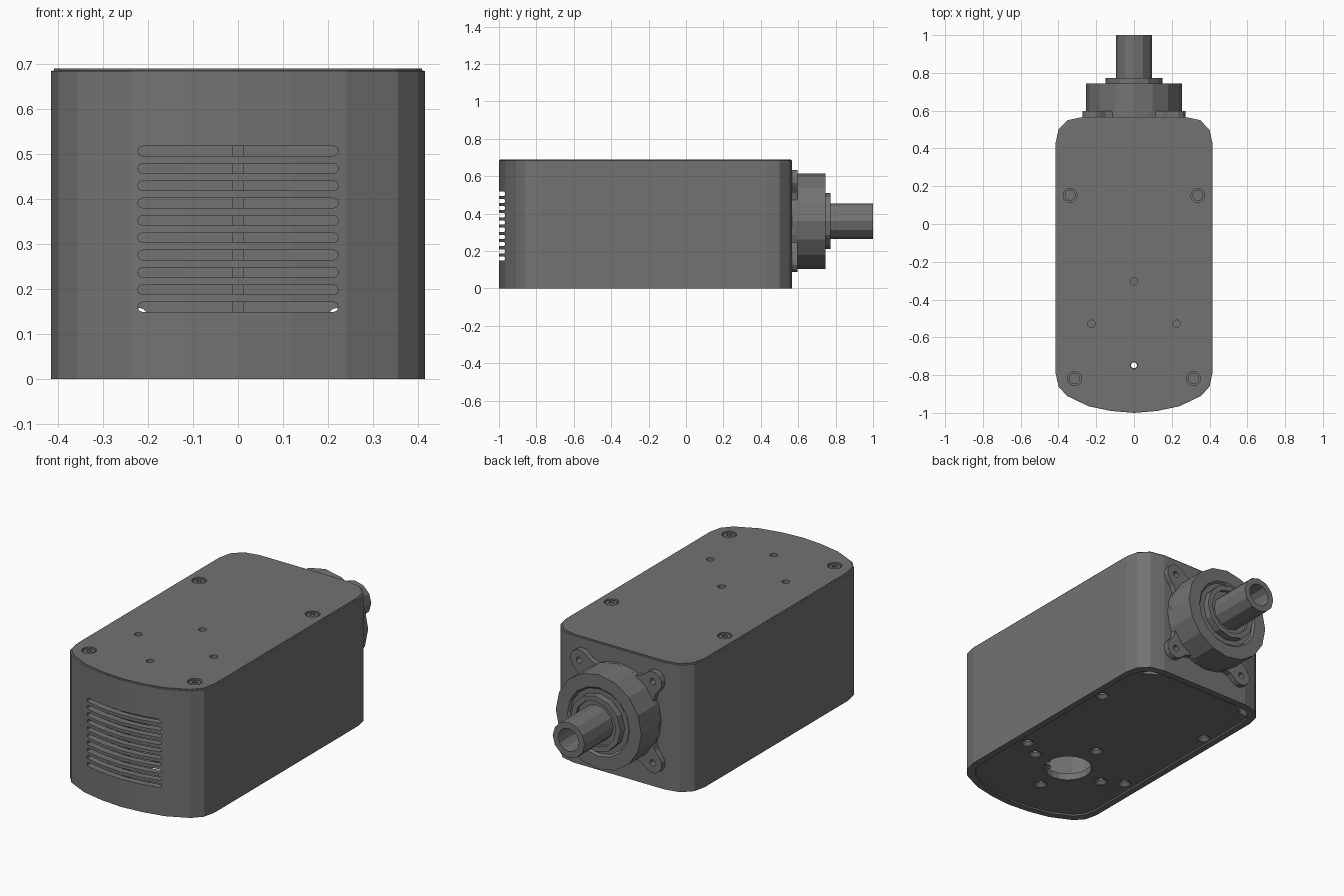
import bpy, bmesh
from math import sin, cos, pi, radians

if "Cube" in bpy.data.objects:
    bpy.data.objects.remove(bpy.data.objects["Cube"])

CY = -0.2175   # middle of the housing in y
AZ = 0.36      # height of the output shaft axis

dark = bpy.data.materials.new("dark_grey")
dark.diffuse_color = (.17, .17, .17, 1)
dark.use_nodes = True
dark.node_tree.nodes["Principled BSDF"].inputs["Base Color"].default_value = dark.diffuse_color


def loft(name, rings):
    """Skin a list of equal-length 3D rings and cap both ends."""
    bm = bmesh.new()
    vs = [[bm.verts.new(p) for p in r] for r in rings]
    n = len(rings[0])
    for a, b in zip(vs, vs[1:]):
        for i in range(n):
            j = (i + 1) % n
            bm.faces.new((a[i], a[j], b[j], b[i]))
    bm.faces.new(vs[0][::-1])
    bm.faces.new(vs[-1])
    bmesh.ops.recalc_face_normals(bm, faces=bm.faces)
    me = bpy.data.meshes.new(name)
    bm.to_mesh(me)
    bm.free()
    me.materials.append(dark)
    ob = bpy.data.objects.new(name, me)
    bpy.context.scene.collection.objects.link(ob)
    return ob


def upright(name, steps, x=0, y=0, sides=12):
    """Turned part on a vertical axis; steps are (radius, z)."""
    return loft(name, [[(x + r * cos(2 * pi * i / sides), y + r * sin(2 * pi * i / sides), z)
                        for i in range(sides)] for r, z in steps])


def axial(name, steps, x=0, z=AZ, sides=12):
    """Turned part along y; steps are (radius, y)."""
    return loft(name, [[(x + r * cos(2 * pi * i / sides), y, z + r * sin(2 * pi * i / sides))
                        for i in range(sides)] for r, y in steps])


def cut(ob, cutters):
    """Subtract all cutters from ob, then remove them."""
    coll = bpy.data.collections.new("cutters")
    for c in cutters:
        c.hide_render = True
        coll.objects.link(c)
    m = ob.modifiers.new("cut", 'BOOLEAN')
    m.operation, m.solver = 'DIFFERENCE', 'EXACT'
    m.operand_type, m.collection = 'COLLECTION', coll
    dg = bpy.context.evaluated_depsgraph_get()
    dg.update()
    me = bpy.data.meshes.new_from_object(ob.evaluated_get(dg))
    ob.modifiers.clear()
    ob.data = me
    for c in cutters:
        bpy.data.objects.remove(c)
    bpy.data.collections.remove(coll)


# Plan outline of the housing: right half, mirrored
half = [(.12, -.99), (.24, -.965), (.355, -.91), (.40, -.86), (.415, -.79),
        (.415, .43), (.40, .50), (.35, .55), (.27, .567)]
outline = [(0, -1)] + half + [(-x, y) for x, y in reversed(half)]


def plan(inset, z, ymax=9):
    """Inset outline at height z; ymax trims the back, more at its corners."""
    sx, sy = 1 - inset / .415, 1 - inset / .78
    return [(x * sx, min(CY + (y - CY) * sy, ymax - (.045 if abs(x) > .3 else 0)), z)
            for x, y in outline]


# Housing shell with a slightly stepped lid edge, hollow and open below
housing = loft("housing", [plan(0, 0), plan(0, .684), plan(.006, .686), plan(.006, .69)])
cut(housing, [loft("cavity", [plan(.035, -.1), plan(.035, .655)])])

# Vent slots, lid holes, screw counterbores and flange bolt holes
cutters = []
for k in range(10):
    z = .16 + k * .0385
    r, hx = .011, .212
    prof = [(s * (hx + r * cos(a)), z + s * r * sin(a))
            for s in (1, -1) for a in [radians(d) for d in (-90, -45, 0, 45, 90)]]
    cutters.append(loft("slot", [[(x, y, zz) for x, zz in prof] for y in (-1.1, -.88)]))
screws = [(s * x, y) for s in (1, -1) for x, y in ((.338, .152), (.315, -.818))]
cutters += [upright("bore", [(.037, .676), (.037, .8)], x, y, 16) for x, y in screws]
cutters += [upright("hole", [(.02, .668), (.02, .8)], x, y)
            for x, y in ((0, -.303), (.225, -.528), (-.225, -.528))]
cutters.append(upright("hole", [(.02, .5), (.02, .8)], 0, -.748))
bolts = [(s * .219, AZ + t * .219) for s in (1, -1) for t in (1, -1)]
cutters += [axial("bolt", [(.017, .45), (.017, .7)], x, z) for x, z in bolts]
cut(housing, cutters)

# Lid screws with sockets
for x, y in screws:
    upright("lid_screw", [(.029, .67), (.029, .686), (.015, .686), (.015, .679)], x, y)

# Vertical rib behind the vent slots
loft("vent_rib", [[(-.013, -.962, z), (.013, -.962, z), (.013, -.935, z), (-.013, -.935, z)]
                  for z in (.13, .535)])

# Bottom plate with cable opening and countersunk holes
plate = loft("bottom_plate", [plan(.036, .008, .515), plan(.036, .045, .515)])
spots = [(0, -.303), (0, -.748)] + [(s * x, y) for s in (1, -1)
                                    for x, y in ((.22, -.528), (.325, -.465), (.34, .152))]
cut(plate, [upright("opening", [(.122, -.1), (.122, .1)], 0, -.528, 20)] +
    [upright("sink", [(.034, -.05), (.034, .01), (.016, .026), (.016, .1)], x, y)
     for x, y in spots])

# Mounting flange with four ears
pts = []
for k in range(4):
    a0 = radians(45 + 90 * k)
    loc = [(.25 * cos(radians(d)), .25 * sin(radians(d))) for d in (-45, -28, -18)]
    loc += [(.272, -.058)]
    loc += [(.31 + .055 * cos(radians(d)), .055 * sin(radians(d))) for d in range(-90, 91, 30)]
    loc += [(.272, .058)]
    loc += [(.25 * cos(radians(d)), .25 * sin(radians(d))) for d in (18, 28)]
    pts += [(u * cos(a0) - v * sin(a0), u * sin(a0) + v * cos(a0)) for u, v in loc]
flange = loft("mounting_flange", [[(x, y, AZ + z) for x, z in pts] for y in (.564, .597)])
cut(flange, [axial("bolt", [(.017, .5), (.017, .7)], x, z) for x, z in bolts])

# Bearing boss, collar and hollow output shaft
axial("bearing_boss", [(.255, .59), (.255, .745), (.185, .745), (.175, .735)], sides=16)
axial("shaft_collar", [(.15, .73), (.15, .772), (.122, .772), (.122, .755)])
axial("output_shaft", [(.095, .74), (.095, 1.0), (.062, 1.0), (.062, .78)])
